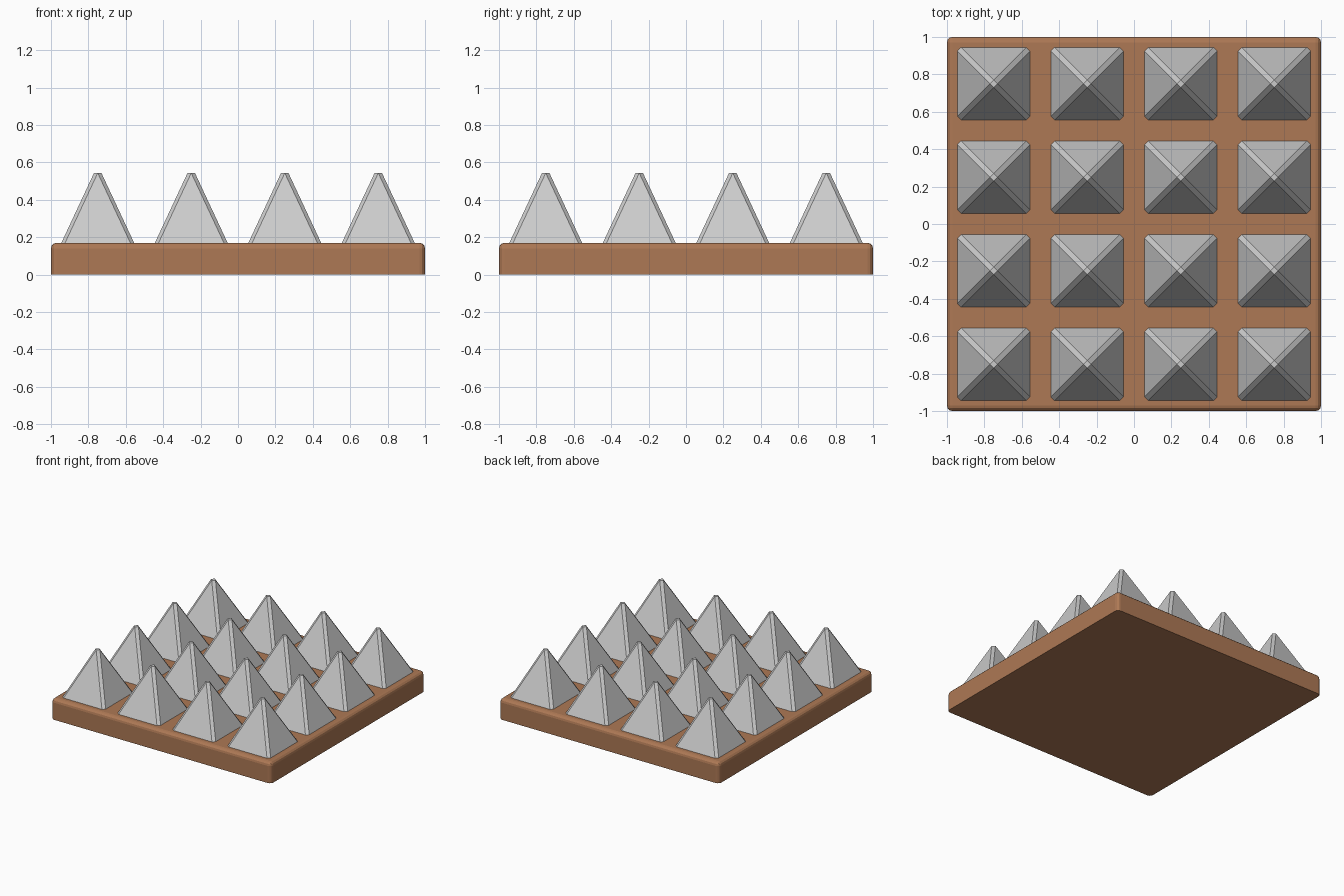
import bpy, bmesh

if "Cube" in bpy.data.objects:
    bpy.data.objects.remove(bpy.data.objects["Cube"])

brown = bpy.data.materials.new("wood_brown")
brown.diffuse_color = (0.42, 0.19, 0.09, 1)
brown.use_nodes = True
brown.node_tree.nodes["Principled BSDF"].inputs["Base Color"].default_value = brown.diffuse_color


def make_object(name, bm, location=(0, 0, 0)):
    bmesh.ops.recalc_face_normals(bm, faces=bm.faces)
    mesh = bpy.data.meshes.new(name)
    bm.to_mesh(mesh)
    bm.free()
    obj = bpy.data.objects.new(name, mesh)
    obj.location = location
    bpy.context.collection.objects.link(obj)
    return obj


# Board: slab with rounded uprights and top rim, sharp underside
HEIGHT = 0.17
bm = bmesh.new()
bmesh.ops.create_cube(bm, size=1)
bmesh.ops.scale(bm, vec=(2, 2, HEIGHT), verts=bm.verts)
bmesh.ops.translate(bm, vec=(0, 0, HEIGHT / 2), verts=bm.verts)
edges = [e for e in bm.edges if max(v.co.z for v in e.verts) > 0.01]
bmesh.ops.bevel(bm, geom=edges, offset=0.03, segments=3, profile=0.5,
                affect='EDGES', clamp_overlap=True)
board = make_object("board", bm)
board.data.materials.append(brown)


# Spike: four-sided pyramid with chamfered corners and a tiny diamond tip
CUT = 0.02


def ring(bm, half, z):
    inner = half - CUT
    pts = []
    x, y = half, inner
    for _ in range(4):
        pts += [(x, -y), (x, y)]
        x, y = half, inner
        a, b = pts[-2:]
        break
    for _ in range(3):
        pts += [(-q, p) for p, q in pts[-2:]]
    return [bm.verts.new((p, q, z)) for p, q in pts]


bm = bmesh.new()
low = ring(bm, 0.2, 0.158)
high = ring(bm, CUT, 0.543)
for i in range(8):
    j = (i + 1) % 8
    bm.faces.new((low[i], low[j], high[j], high[i]))
bm.faces.new(low[::-1])
bm.faces.new(high)
bmesh.ops.remove_doubles(bm, verts=bm.verts, dist=0.0005)
spike = make_object("spike", bm, (-0.75, -0.75, 0))

# Four by four grid of spikes
for axis, name in enumerate(("columns", "rows")):
    mod = spike.modifiers.new(name, 'ARRAY')
    mod.count = 4
    mod.use_relative_offset = False
    mod.use_constant_offset = True
    mod.constant_offset_displace = (0.5, 0, 0) if axis == 0 else (0, 0.5, 0)
spike.name = "spikes"
